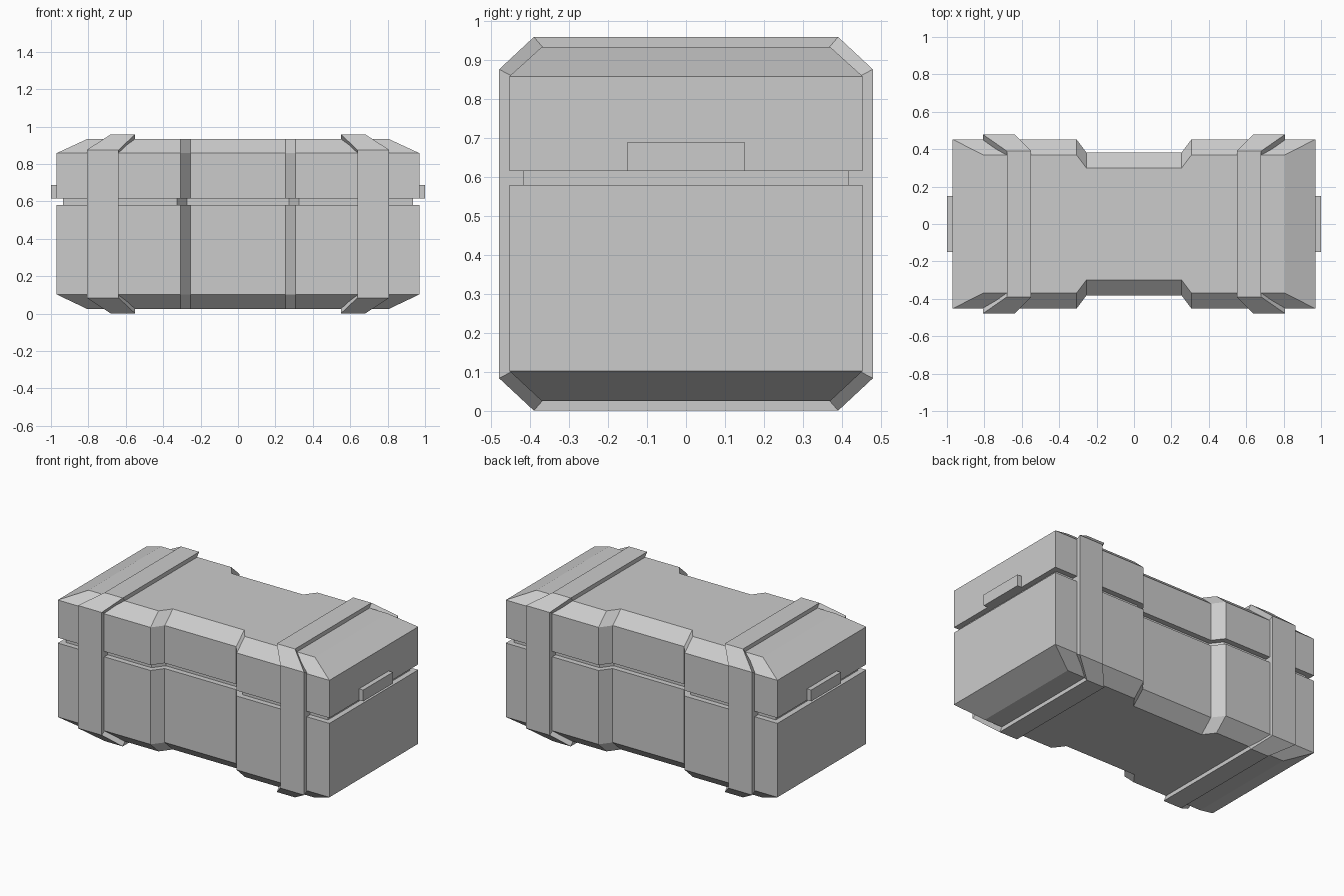
import bpy, bmesh

if "Cube" in bpy.data.objects:
    bpy.data.objects.remove(bpy.data.objects["Cube"])


def finish(name, bm):
    bmesh.ops.recalc_face_normals(bm, faces=bm.faces)
    me = bpy.data.meshes.new(name)
    bm.to_mesh(me)
    bm.free()
    ob = bpy.data.objects.new(name, me)
    bpy.context.collection.objects.link(ob)
    return ob


def bridge(bm, a, b):
    n = len(a)
    for i in range(n):
        j = (i + 1) % n
        bm.faces.new((a[i], a[j], b[j], b[i]))


def outline(end, side, recess, r0, r1):
    # plan of the crate, with a waist recess in each long side
    q = [(end, side), (r0, side), (r1, recess)]
    return (q + [(-x, y) for x, y in reversed(q)]
            + [(-x, -y) for x, y in q] + [(x, -y) for x, y in reversed(q)])


# crate shell: stacked plans with chamfered ends and a seam groove
full = outline(0.97, 0.453, 0.383, 0.308, 0.255)
cap = outline(0.808, 0.37, 0.30, 0.308, 0.255)
seam = outline(0.935, 0.418, 0.348, 0.325, 0.272)
levels = [(cap, 0.026), (full, 0.103), (full, 0.58), (seam, 0.58),
          (seam, 0.615), (full, 0.615), (full, 0.858), (cap, 0.933)]
bm = bmesh.new()
rings = [[bm.verts.new((x, y, z)) for x, y in plan] for plan, z in levels]
for a, b in zip(rings, rings[1:]):
    bridge(bm, a, b)
bm.faces.new(rings[0])
bm.faces.new(rings[-1])
finish("crate_shell", bm)


def octagon(y_side, y_cap, z_side, z_cap):
    # corners of the strap loop; True marks corners on the top or bottom run
    q = [(y_side, z_side, False), (y_cap, z_cap, True)]
    top = q + [(-y, z, c) for y, z, c in reversed(q)]
    pts = top + [(-y, -z, c) for y, z, c in top]
    return [(y, z + 0.48, c) for y, z, c in pts]


# straps: bands that lean inward over the top and bottom chamfers
outer = octagon(0.479, 0.39, 0.396, 0.479)
inner = octagon(0.415, 0.352, 0.362, 0.435)
for s, label in ((-1, "left"), (1, "right")):
    bm = bmesh.new()
    loops = []
    for prof, edge in ((outer, 1), (outer, 0), (inner, 0), (inner, 1)):
        loops.append([bm.verts.new((s * ((0.68 if c else 0.808) if edge
                                         else (0.55 if c else 0.638)), y, z))
                      for y, z, c in prof])
    for i in range(4):
        bridge(bm, loops[i], loops[(i + 1) % 4])
    finish(label + "_strap", bm)

    # lifting lip on each end of the lid
    bm = bmesh.new()
    bmesh.ops.create_cube(bm, size=1)
    bmesh.ops.scale(bm, vec=(0.04, 0.302, 0.073), verts=bm.verts)
    bmesh.ops.translate(bm, vec=(s * 0.98, 0, 0.6515), verts=bm.verts)
    finish(label + "_handle", bm)
